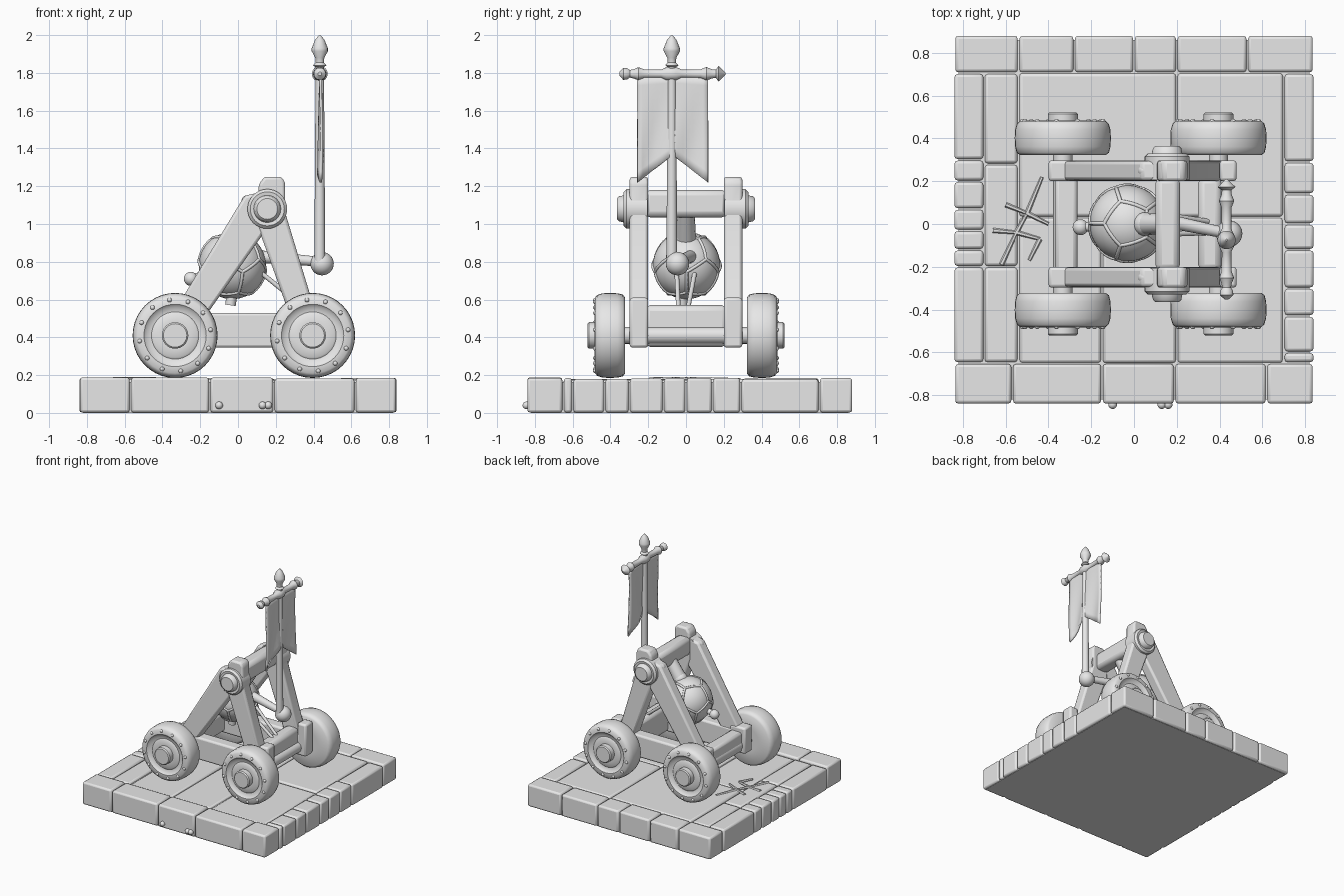
import bpy, bmesh, math, random
from mathutils import Vector, Matrix

random.seed(4)
cube = bpy.data.objects.get("Cube")
if cube:
    bpy.data.objects.remove(cube, do_unlink=True)

grey = bpy.data.materials.new("plain grey")
grey.use_nodes = True
grey.diffuse_color = (0.8, 0.8, 0.8, 1)
grey.node_tree.nodes["Principled BSDF"].inputs["Base Color"].default_value = (0.8, 0.8, 0.8, 1)


def finish(name, bm, bevel=0.0, smooth=True):
    bmesh.ops.recalc_face_normals(bm, faces=bm.faces[:])
    mesh = bpy.data.meshes.new(name)
    bm.to_mesh(mesh)
    bm.free()
    mesh.materials.append(grey)
    ob = bpy.data.objects.new(name, mesh)
    bpy.context.collection.objects.link(ob)
    if bevel:
        mod = ob.modifiers.new("soft edges", "BEVEL")
        mod.width, mod.segments, mod.limit_method = bevel, 2, "ANGLE"
    if smooth:
        bpy.ops.object.select_all(action="DESELECT")
        ob.select_set(True)
        bpy.context.view_layer.objects.active = ob
        bpy.ops.object.shade_smooth_by_angle(angle=math.radians(40))
    return ob


def box(name, x, y, z, bevel=0.015):
    bm = bmesh.new()
    bmesh.ops.create_cube(bm, size=1)
    for v in bm.verts:
        v.co = [(a + b) / 2 + c * (b - a) for (a, b), c in zip((x, y, z), v.co)]
    return finish(name, bm, bevel)


def prism(name, outline, y0, y1, bevel=0.015):
    """Outline in x and z, extruded along y."""
    bm = bmesh.new()
    face = bm.faces.new([bm.verts.new((x, y0, z)) for x, z in outline])
    new = bmesh.ops.extrude_face_region(bm, geom=[face])["geom"]
    bmesh.ops.translate(bm, vec=(0, y1 - y0, 0),
                        verts=[g for g in new if isinstance(g, bmesh.types.BMVert)])
    return finish(name, bm, bevel)


def lathe(name, profile, origin, axis, sides=32):
    """Spin (radius, height) pairs around an axis through origin."""
    bm = bmesh.new()
    turn = Vector(axis).to_track_quat("Z", "Y").to_matrix()
    rings = []
    for r, h in profile:
        rings.append([bm.verts.new(Vector(origin) + turn @ Vector(
            (r * math.cos(a), r * math.sin(a), h)))
            for a in (i * math.tau / sides for i in range(sides))])
    for low, high in zip(rings, rings[1:]):
        for i in range(sides):
            j = (i + 1) % sides
            bm.faces.new((low[i], low[j], high[j], high[i]))
    bm.faces.new(rings[0])
    bm.faces.new(rings[-1])
    return finish(name, bm)


def rod(name, a, b, r0, r1=None, sides=16):
    a, b = Vector(a), Vector(b)
    return lathe(name, [(r0, 0), (r1 or r0, (b - a).length)], a, b - a, sides)


def ball(name, center, radius):
    bm = bmesh.new()
    bmesh.ops.create_uvsphere(bm, u_segments=24, v_segments=14, radius=radius,
                              matrix=Matrix.Translation(center))
    return finish(name, bm)


# Stone base: core, floor slabs and border blocks
box("base_core", (-0.82, 0.82), (-0.82, 0.86), (0, 0.163), 0)


def stone_row(name, cuts, across, along_x, top):
    for a, b in zip(cuts, cuts[1:]):
        span = (a + 0.004, b - 0.004)
        x, y = (span, across) if along_x else (across, span)
        box(name, x, y, (0.002, top + random.uniform(-0.004, 0.004)), 0.014)


stone_row("back_border_stone", (-0.84, -0.54, -0.28, 0, 0.2, 0.53, 0.84), (0.71, 0.88), True, 0.185)
stone_row("front_border_stone", (-0.84, -0.57, -0.15, 0.19, 0.62, 0.84), (-0.84, -0.655), True, 0.185)
stone_row("right_border_stone", (-0.65, -0.2, -0.12, -0.03, 0.07, 0.2, 0.3, 0.705),
          (-0.84, -0.705), False, 0.182)
stone_row("left_border_stone", (-0.65, -0.6, -0.43, -0.3, -0.12, 0, 0.14, 0.29, 0.705),
          (0.705, 0.84), False, 0.182)
stone_row("inner_stone", (-0.65, -0.2, 0.28, 0.705), (-0.698, -0.545), False, 0.178)
stone_row("floor_slab", (-0.54, -0.15, 0.2, 0.7), (-0.65, 0.03), True, 0.176)
stone_row("floor_slab", (-0.54, 0.2, 0.7), (0.035, 0.705), True, 0.176)

# Cracked floor: thin raised ridges and chips on the front edge
cracks = [((-0.6, 0.09), (-0.5, 0.05), (-0.43, 0.22)), ((-0.5, 0.05), (-0.4, 0)),
          ((-0.62, -0.19), (-0.55, -0.04), (-0.44, -0.07), (-0.49, -0.17)),
          ((-0.66, -0.03), (-0.55, -0.04), (-0.5, 0.05))]
for path in cracks:
    for p, q in zip(path, path[1:]):
        rod("floor_crack", (*p, 0.18), (*q, 0.18), 0.012, 0.008, 6)
for x in (-0.1, 0.13, 0.16):
    ball("edge_chip", (x, -0.845, 0.04), 0.02)

# Wheels with studs, hubs and axles
tyre = [(0.1, 0), (0.2, 0), (0.216, 0.012), (0.223, 0.04), (0.225, 0.08), (0.223, 0.12),
        (0.214, 0.148), (0.2, 0.16), (0.165, 0.162), (0.15, 0.147), (0.125, 0.143),
        (0.115, 0.15), (0.07, 0.15), (0.07, 0.192), (0.062, 0.2), (0, 0.2)]
for x in (-0.333, 0.395):
    rod("axle", (x, -0.35, 0.41), (x, 0.35, 0.41), 0.045)
    for side in (-1, 1):
        lathe("wheel", tyre, (x, side * 0.322, 0.41), (0, side, 0), 40)
        for i in range(12):
            a = (i + 0.3) * math.tau / 12
            ball("wheel_stud", (x + 0.19 * math.cos(a), side * 0.48, 0.41 + 0.19 * math.sin(a)), 0.012)

# Timber frame, mirrored on both sides
rear_leg = [(-0.36, 0.5), (-0.18, 0.5), (0.17, 1.0), (0.13, 1.17), (0.035, 1.15)]
front_leg = [(0.28, 0.5), (0.42, 0.5), (0.25, 1.06), (0.25, 1.22), (0.23, 1.25),
             (0.14, 1.25), (0.11, 1.21), (0.1, 1.0)]
boss = [(0.105, 0), (0.105, 0.11), (0.09, 0.125), (0.072, 0.122), (0.066, 0.15),
        (0.055, 0.16), (0, 0.16)]
for side in (-1, 1):
    inner, outer = side * 0.2, side * 0.298
    y = (min(inner, outer), max(inner, outer))
    box("side_rail", (-0.4, 0.42), y, (0.345, 0.53))
    box("rail_end_block", (0.4, 0.48), y, (0.345, 0.61))
    box("rail_rear_block", (-0.4, -0.26), y, (0.345, 0.56))
    prism("rear_leg", rear_leg, y[0] + 0.004, y[1] - 0.004)
    prism("front_leg", front_leg, *y)
    lathe("pivot_boss", boss, (0.155, side * 0.205, 1.08), (0, side, 0))
    ball("leg_peg", (0.05, side * 0.25, 1.12), 0.032)

# Cross timbers
box("top_beam", (0.1, 0.215), (-0.22, 0.22), (1.035, 1.18), 0.03)
box("front_cross_beam", (0.3, 0.41), (-0.22, 0.22), (0.35, 0.57), 0.03)
box("rear_cross_beam", (-0.37, -0.265), (-0.22, 0.22), (0.36, 0.52), 0.02)

# Boulder with raised seams along pentagon edges
center, radius = Vector((-0.03, 0.003, 0.78)), 0.178
bm = bmesh.new()
bmesh.ops.create_icosphere(bm, subdivisions=4, radius=radius, matrix=Matrix.Translation(center))
finish("boulder", bm)
bm = bmesh.new()
bmesh.ops.create_icosphere(bm, subdivisions=1, radius=1)
seams = bpy.data.curves.new("boulder_seams", "CURVE")
seams.dimensions, seams.bevel_depth, seams.bevel_resolution = "3D", 0.009, 1
for e in bm.edges:
    a, b = [f.calc_center_median().normalized() for f in e.link_faces]
    line = seams.splines.new("POLY")
    line.points.add(5)
    for i, p in enumerate(line.points):
        p.co = (*(center + a.lerp(b, i / 5).normalized() * radius), 1)
bm.free()
seams.materials.append(grey)
bpy.context.collection.objects.link(bpy.data.objects.new("boulder_seams", seams))

# Throwing arm, knob and ropes
rod("throwing_arm", (0.155, 0, 1.08), (0.02, 0, 0.88), 0.045, 0.055)
ball("arm_collar", (0.05, 0, 0.93), 0.055)
rod("knob_stem", (-0.15, -0.01, 0.74), (-0.26, -0.015, 0.705), 0.022)
ball("arm_knob", (-0.25, -0.015, 0.71), 0.037)
rod("boulder_peg", (-0.03, -0.02, 0.64), (-0.04, -0.02, 0.57), 0.028)
rod("pole_arm", (0.08, 0.03, 0.83), (0.44, -0.045, 0.8), 0.035, 0.025)
rod("rope", (0.1, 0.05, 0.76), (0.36, 0.01, 0.55), 0.012)
rod("rope", (0.1, -0.05, 0.76), (0.36, -0.04, 0.55), 0.012)

# Banner pole with finial and knobbed crossbar
px, py = 0.433, -0.075
ball("pole_foot", (0.445, -0.045, 0.79), 0.062)
rod("banner_pole", (px, py, 0.78), (px, py, 1.84), 0.029, 0.022)
finial = [(0.022, 0), (0.035, 0.01), (0.022, 0.025), (0.024, 0.05), (0.043, 0.085),
          (0.043, 0.1), (0.025, 0.145), (0.004, 0.17)]
lathe("finial", finial, (px, py, 1.83), (0, 0, 1), 16)
bar = [(0.01, 0), (0.032, 0.02), (0.03, 0.04), (0.02, 0.055), (0.026, 0.08), (0.035, 0.1),
       (0.024, 0.13), (0.022, 0.22), (0.036, 0.25), (0.036, 0.3), (0.022, 0.33),
       (0.024, 0.43), (0.036, 0.46), (0.024, 0.49), (0.022, 0.51), (0.042, 0.525), (0.004, 0.562)]
lathe("banner_crossbar", bar, (px, -0.352, 1.795), (0, 1, 0), 16)

# Rippled swallowtail banner
bm = bmesh.new()
columns, rows, grid = 14, 10, []
for i in range(columns + 1):
    u = i / columns
    y = -0.258 + 0.375 * u
    low = 1.22 + 0.145 * (1 - abs(2 * u - 1))
    grid.append([bm.verts.new((px + 0.004 + 0.012 * t / rows * math.sin(u * 11 + t * 0.3), y,
                               1.79 + (low - 1.79) * t / rows)) for t in range(rows + 1)])
for a, b in zip(grid, grid[1:]):
    for t in range(rows):
        bm.faces.new((a[t], b[t], b[t + 1], a[t + 1]))
banner = finish("banner", bm)
cloth = banner.modifiers.new("cloth thickness", "SOLIDIFY")
cloth.thickness, cloth.offset = 0.014, 0
